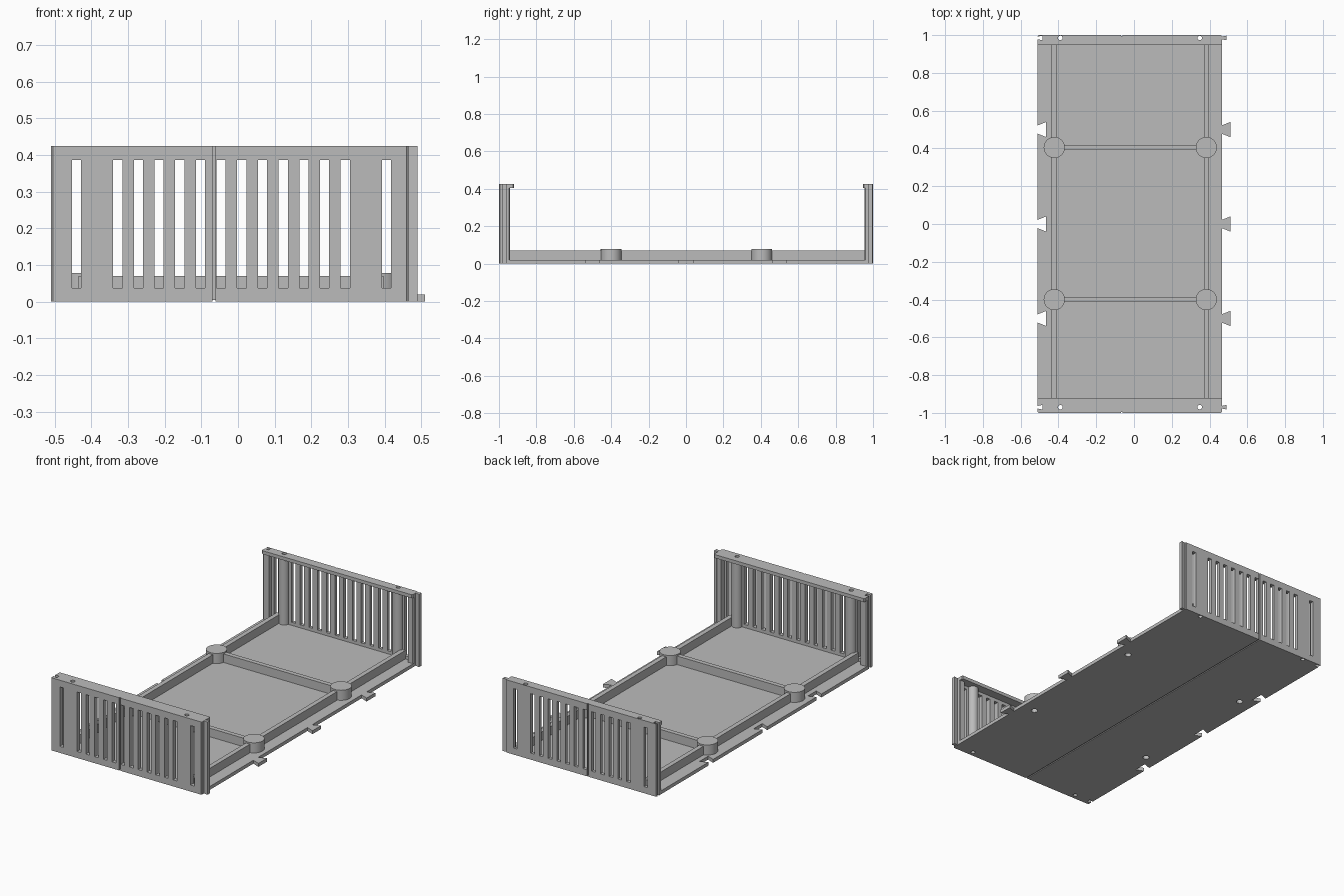
import bpy, bmesh, math
from mathutils import Matrix

if "Cube" in bpy.data.objects:
    bpy.data.objects.remove(bpy.data.objects["Cube"])

# One plain grey for everything
grey = bpy.data.materials.new("plain grey")
grey.use_nodes = True
colour = (0.5, 0.5, 0.5, 1)
grey.diffuse_color = colour
grey.node_tree.nodes["Principled BSDF"].inputs["Base Color"].default_value = colour

LEFT, RIGHT = -0.51, 0.465
FLOOR, RIB_TOP, CAP_LOW, TOP = 0.02, 0.07, 0.405, 0.425
SEAM = -0.065
PILLARS_X = (-0.39, 0.348)
HUBS = [(x, y) for x in (-0.422, 0.383) for y in (-0.4, 0.405)]


def finish(name, bm):
    bmesh.ops.recalc_face_normals(bm, faces=bm.faces)
    mesh = bpy.data.meshes.new(name)
    bm.to_mesh(mesh)
    bm.free()
    mesh.materials.append(grey)
    ob = bpy.data.objects.new(name, mesh)
    bpy.context.collection.objects.link(ob)
    return ob


def add_prism(bm, points, z0, z1):
    face = bm.faces.new([bm.verts.new((x, y, z0)) for x, y in points])
    new = bmesh.ops.extrude_face_region(bm, geom=[face])["geom"]
    bmesh.ops.translate(bm, vec=(0, 0, z1 - z0),
                        verts=[v for v in new if isinstance(v, bmesh.types.BMVert)])


def add_box(bm, x0, x1, y0, y1, z0, z1):
    add_prism(bm, [(x0, y0), (x1, y0), (x1, y1), (x0, y1)], z0, z1)


def circle(x, y, r, n=32, limit=2):
    pts = [(x + r * math.cos(2 * math.pi * i / n), y + r * math.sin(2 * math.pi * i / n))
           for i in range(n)]
    return [(px, max(-limit, min(limit, py))) for px, py in pts]


def prism(name, points, z0, z1):
    bm = bmesh.new()
    add_prism(bm, points, z0, z1)
    return finish(name, bm)


def joint(x, y, depth, neck, head):
    """Dovetail corners, in rising y."""
    return [(x, y - neck), (x + depth, y - head), (x + depth, y + head), (x, y + neck)]


def outline(y0, y1, joints, inner=()):
    """Plan with tongues on the +x edge and matching notches on the -x edge."""
    c = 0.005
    pts = [(LEFT + c, y0), (RIGHT - c, y0), (RIGHT, y0 + c)]
    for j in joints:
        pts += joint(RIGHT, *j)
    pts += [(RIGHT, y1 - c), (RIGHT - c, y1), *inner, (LEFT + c, y1), (LEFT, y1 - c)]
    for j in reversed(joints):
        pts += reversed(joint(LEFT, *j))
    return pts + [(LEFT, y0 + c)]


# Cutters: wall slots, seam grooves, screw holes
bm = bmesh.new()
for x in [-0.44, 0.405] + [-0.328 + 0.0564 * i for i in range(12)]:
    add_box(bm, x - 0.0125, x + 0.0125, -1.2, 1.2, 0.038, 0.386)
slots = finish("slot_cutter", bm)

grooves = []
for name, y0, y1, z0, z1 in (("front", -1.1, -0.994, -0.1, 0.5),
                             ("back", 0.994, 1.1, -0.1, 0.5),
                             ("bottom", -1.2, 1.2, -0.1, 0.005)):
    bm = bmesh.new()
    add_box(bm, SEAM - 0.004, SEAM + 0.004, y0, y1, z0, z1)
    grooves.append(finish(name + "_groove_cutter", bm))

bm = bmesh.new()
for x in PILLARS_X:
    for y in (-0.97, 0.985):
        add_prism(bm, circle(x, y, 0.012, 20), -0.1, 0.6)
for x, y in HUBS:
    add_prism(bm, circle(x, y, 0.018, 20), -0.1, 0.06)
holes = finish("hole_cutter", bm)


def cut(ob, *cutters):
    for c in cutters:
        mod = ob.modifiers.new("cut", "BOOLEAN")
        mod.operation, mod.solver, mod.object = "DIFFERENCE", "EXACT", c
    bpy.context.view_layer.update()
    mesh = bpy.data.meshes.new_from_object(
        ob.evaluated_get(bpy.context.evaluated_depsgraph_get()))
    ob.modifiers.clear()
    ob.data = mesh


# Floor plate with dovetail tabs
small = (0.025, 0.007, 0.012)
floor_joints = [(-0.97, *small)] + [(y, 0.045, 0.022, 0.04) for y in (-0.5, 0, 0.5)]
floor_joints.append((0.985, *small))
cut(prism("floor_plate", outline(-1, 1, floor_joints), 0, FLOOR), holes, *grooves)

# Slotted end walls, capped and backed by round pillars
for side, s, jy, face, post, cap in (("front", -1, 0.97, 0.972, 0.942, 0.92),
                                     ("back", 1, 0.985, 0.98, 0.955, 0.947)):
    inner = [(0.432, -post), (0.432, -face), (-0.468, -face), (-0.468, -post)]
    plan = outline(-1, -post, [(-jy, *small)], inner)
    cap_plan = outline(-1, -cap, [(-jy, *small)])
    groove = grooves[0 if s < 0 else 1]
    wall = prism(side + "_wall", [(x, -s * y) for x, y in plan], FLOOR, CAP_LOW)
    cut(wall, slots, holes, groove)
    top = prism(side + "_cap", [(x, -s * y) for x, y in cap_plan], CAP_LOW, TOP)
    cut(top, holes, groove)
    for i, x in enumerate(PILLARS_X):
        pillar = prism(f"{side}_pillar_{i + 1}", circle(x, s * jy, 0.03, 32, 0.995),
                       FLOOR, CAP_LOW)
        cut(pillar, holes)

# Floor ribs
half = 0.0135
for name, x in (("right_rib", HUBS[0][0]), ("left_rib", HUBS[2][0])):
    bm = bmesh.new()
    add_box(bm, x - half, x + half, -0.972, 0.98, FLOOR, RIB_TOP)
    cut(finish(name, bm), holes)
for name, y in (("front_cross_rib", -0.4), ("back_cross_rib", 0.405)):
    bm = bmesh.new()
    add_box(bm, HUBS[0][0], HUBS[2][0], y - half, y + half, FLOOR, RIB_TOP)
    cut(finish(name, bm), holes)

# Round hubs where the ribs meet
for i, (x, y) in enumerate(HUBS):
    cut(prism(f"hub_{i + 1}", circle(x, y, 0.056, 40), FLOOR, 0.079), holes)

for c in [slots, holes, *grooves]:
    bpy.data.objects.remove(c)

# Smooth the round parts, keep edges sharp
for ob in bpy.context.collection.objects:
    if ob.type == "MESH" and ("hub" in ob.name or "pillar" in ob.name):
        bpy.ops.object.select_all(action="DESELECT")
        ob.select_set(True)
        bpy.context.view_layer.objects.active = ob
        bpy.ops.object.shade_smooth_by_angle(angle=math.radians(35))
